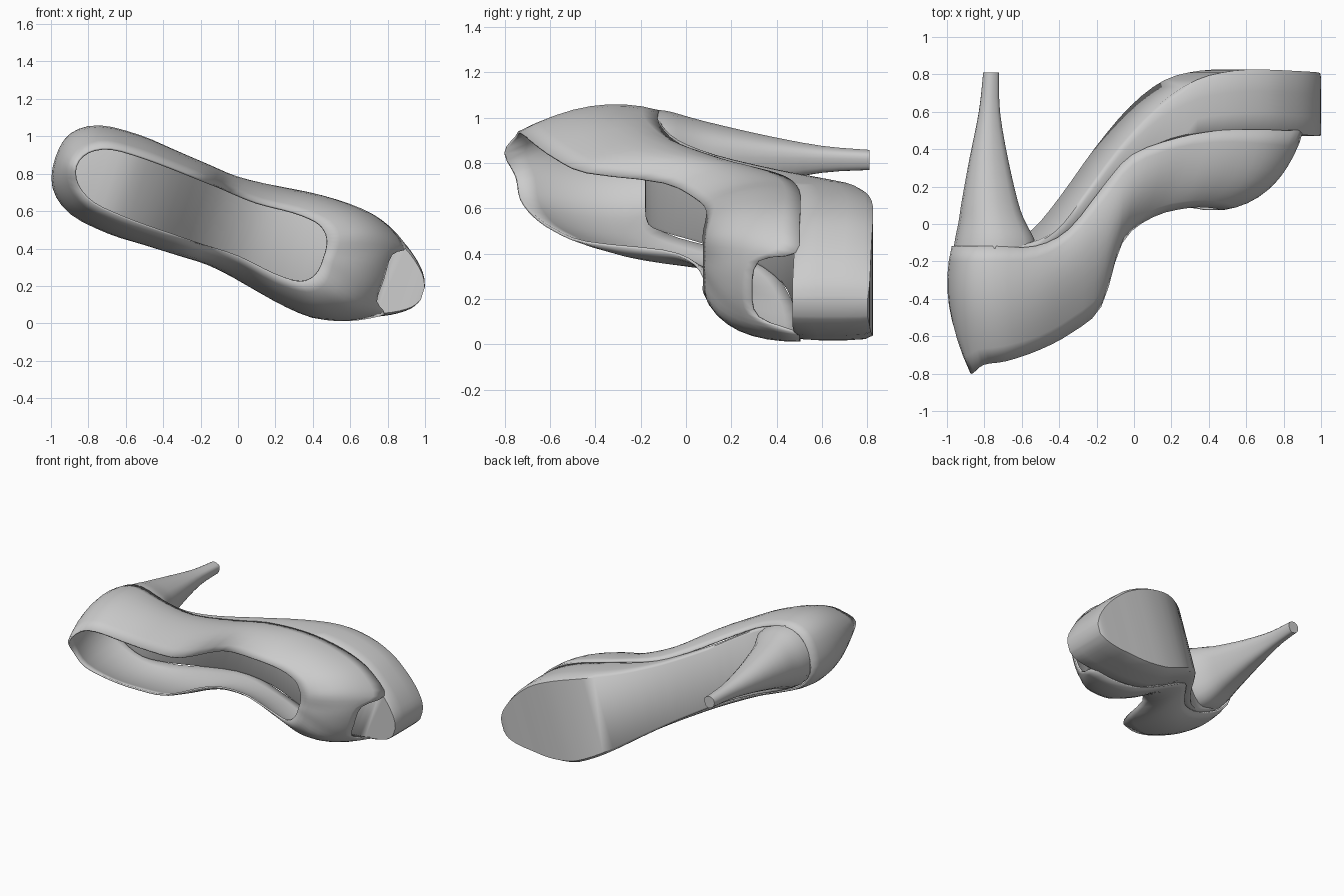
import bpy, bmesh, math
from mathutils import Vector

if "Cube" in bpy.data.objects:
    bpy.data.objects.remove(bpy.data.objects["Cube"])

S = 0.31
C = math.sqrt(1 - S * S)


def place(u, w, y):
    """Shoe space (u along the foot, w across, y heel-tip direction) to world."""
    if w < 0:  # outer side of the toe curves in sooner
        w *= 1.03 - 0.19 * min(1, max(0, (u - 0.5) / 0.35))
    v = 0.02 - 0.04 * u + w
    return Vector((u * C + v * S, y, 0.5 - u * S + v * C))


def catmull(a, b, c, d, t):
    return 0.5 * (2 * b + (c - a) * t + (2 * a - 5 * b + 4 * c - d) * t * t
                  + (3 * b - a - 3 * c + d) * t ** 3)


def smooth(pts, n, closed):
    """Resample a list of vectors with n steps per span."""
    m, out = len(pts), []
    get = (lambda i: pts[i % m]) if closed else (lambda i: pts[max(0, min(m - 1, i))])
    for i in range(m if closed else m - 1):
        for k in range(n):
            out.append(catmull(get(i - 1), get(i), get(i + 1), get(i + 2), k / n))
    if not closed:
        out.append(pts[-1])
    return out


def loft(name, rings, caps, angle=40, thickness=0):
    """Skin closed rings of equal length."""
    bm = bmesh.new()
    rows = [[bm.verts.new(p) for p in r] for r in rings]
    n = len(rows[0])
    for a, b in zip(rows, rows[1:]):
        for i in range(n):
            j = (i + 1) % n
            bm.faces.new((a[i], a[j], b[j], b[i]))
    if caps:
        bm.faces.new(rows[0])
        bm.faces.new(rows[-1])
    bmesh.ops.recalc_face_normals(bm, faces=bm.faces)
    me = bpy.data.meshes.new(name)
    bm.to_mesh(me)
    bm.free()
    ob = bpy.data.objects.new(name, me)
    bpy.context.collection.objects.link(ob)
    if thickness:
        mod = ob.modifiers.new("wall", 'SOLIDIFY')
        mod.thickness = thickness
        mod.offset = 0
    bpy.ops.object.select_all(action='DESELECT')
    ob.select_set(True)
    bpy.context.view_layer.objects.active = ob
    bpy.ops.object.shade_smooth_by_angle(angle=math.radians(angle))
    return ob


# Half loops of the upper, back centre to front centre: (u, half width, y)
rim = [(-.93, 0, -.80), (-.89, .09, -.75), (-.78, .15, -.73), (-.60, .165, -.67),
       (-.42, .165, -.58), (-.25, .16, -.44), (-.13, .155, -.10), (.05, .15, .04),
       (.25, .17, .09), (.38, .165, .09), (.44, .135, .08), (.47, .09, .08),
       (.48, .04, .08), (.48, 0, .08)]
bulge = [(-1.035, 0, -.45), (-1.0, .14, -.43), (-.87, .235, -.42), (-.65, .262, -.38),
         (-.45, .255, -.27), (-.25, .245, -.10), (-.10, .235, .14), (.12, .245, .25),
         (.33, .28, .27), (.53, .28, .25), (.64, .25, .23), (.70, .19, .20),
         (.69, .09, .165), (.68, 0, .15)]
base = [(-1.02, 0, -.12), (-.985, .14, -.12), (-.86, .22, -.12), (-.65, .235, -.12),
        (-.45, .215, -.03), (-.25, .205, .20), (-.09, .22, .37), (.15, .27, .46),
        (.38, .30, .50), (.60, .31, .505), (.76, .275, .50), (.88, .20, .485),
        (.82, .14, .32), (.82, 0, .29)]


def full_loop(half):
    pts = [Vector(p) for p in half]
    mirrored = [Vector((p.x, -p.y, p.z)) for p in pts[-2:0:-1]]
    return smooth(pts + mirrored, 3, True)


# Upper: quadratic skin through rim, bulge and base
R, M, B = full_loop(rim), full_loop(bulge), full_loop(base)
rings = []
for k in range(9):
    t = k / 8
    a, b, c = (1 - t) * (1 - 2 * t), 4 * t * (1 - t), t * (2 * t - 1)
    rings.append([place(*(r * a + m * b + q * c)) for r, m, q in zip(R, M, B)])
loft("shoe_upper", rings, False, 60, 0.012)

# Platform sole: (u, half width, top y, bottom y)
sole = [(-1.01, .06, -.17, -.11), (-.96, .15, -.175, -.11), (-.84, .21, -.18, -.11),
        (-.67, .23, -.17, -.10), (-.52, .215, -.09, -.03), (-.37, .20, .04, .14),
        (-.16, .21, .28, .41), (.05, .245, .42, .63), (.26, .29, .475, .77),
        (.47, .312, .49, .82), (.66, .30, .49, .825), (.80, .255, .48, .82),
        (.92, .19, .475, .815), (1.01, .11, .47, .81), (1.045, .04, .47, .80)]
half_section = [(.92, 0), (.99, .05), (1.01, .3), (1.01, .65), (.99, .9), (.93, 1)]
section = half_section + [(-s, t) for s, t in reversed(half_section)]
stations = smooth([Vector(p) for p in sole], 3, False)
loft("platform_sole",
     [[place(q[0], s * q[1], q[2] + t * (q[3] - q[2])) for s, t in section] for q in stations],
     True, 50)

# Stiletto heel: (y, centre u, radius along, radius across)
heel = [(-.13, -.805, .22, .225), (-.07, -.81, .205, .215), (.02, -.825, .172, .185),
        (.12, -.835, .148, .155), (.35, -.84, .102, .10), (.60, -.835, .056, .056),
        (.81, -.825, .042, .042)]


def heel_ring(q):
    ring = []
    for i in range(20):
        a = 2 * math.pi * i / 20
        x, w = math.cos(a), math.sin(a)
        if x > 0:  # squarer breast side
            x, w = x ** 0.6, math.copysign(abs(w) ** 0.8, w)
        ring.append(place(q[1] + q[2] * x, q[3] * w + .01, q[0]))
    return ring


loft("stiletto_heel", [heel_ring(q) for q in smooth([Vector(p) for p in heel], 3, False)],
     True, 40)
